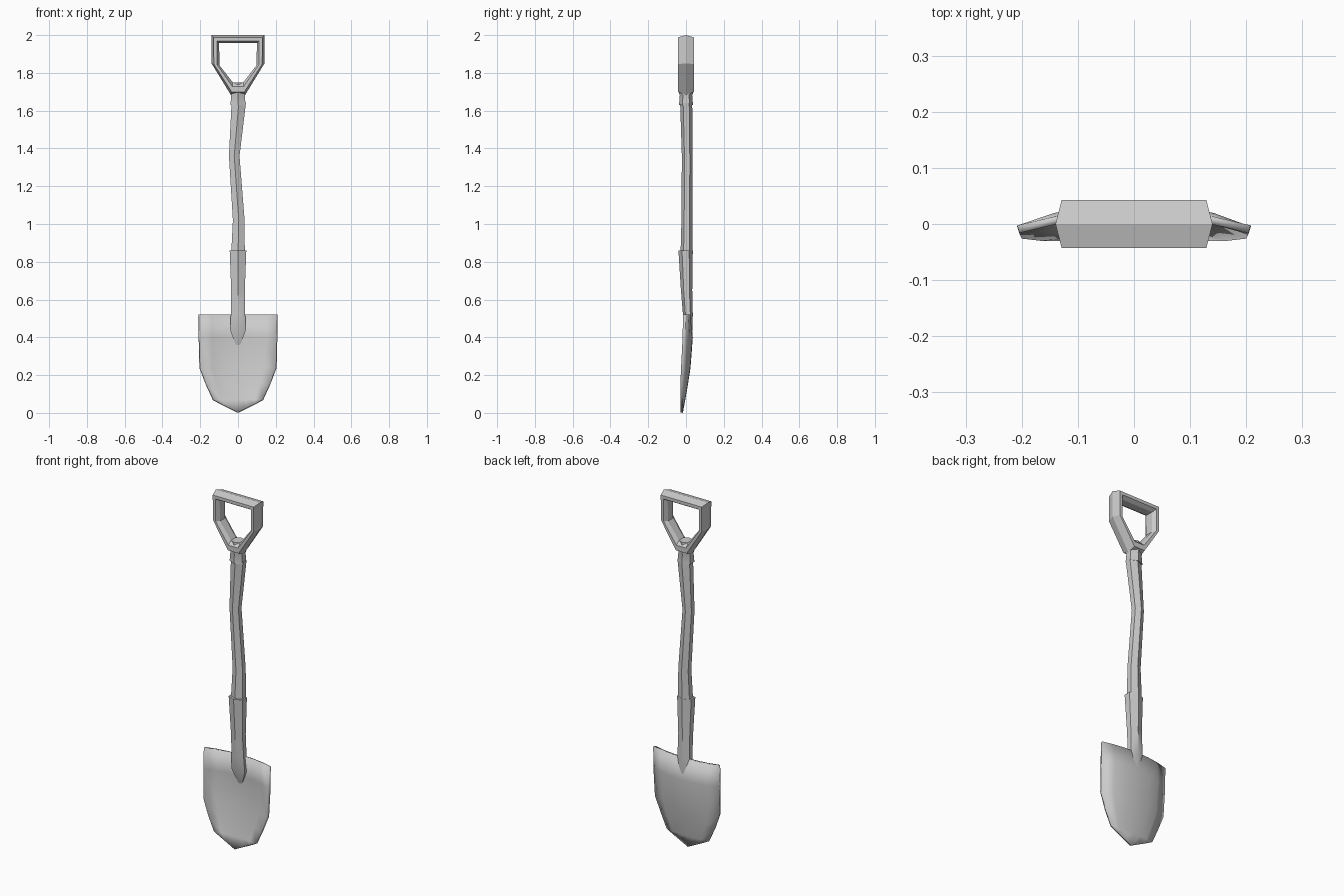
import bpy, bmesh, math

cube = bpy.data.objects.get("Cube")
if cube:
    bpy.data.objects.remove(cube)

grey = bpy.data.materials.new("light_grey")
grey.use_nodes = True
grey.diffuse_color = (0.6, 0.6, 0.6, 1)
grey.node_tree.nodes["Principled BSDF"].inputs["Base Color"].default_value = grey.diffuse_color


def loft(name, rings, closed_ring=True, loop=False, caps=True, smooth=35):
    """Skin a list of equal-length point rings and return the object."""
    bm = bmesh.new()
    rows = [[bm.verts.new(p) for p in ring] for ring in rings]
    count = len(rows[0])
    pairs = list(zip(rows, rows[1:])) + ([(rows[-1], rows[0])] if loop else [])
    for a, b in pairs:
        for i in range(count if closed_ring else count - 1):
            j = (i + 1) % count
            bm.faces.new((a[i], a[j], b[j], b[i]))
    if caps and not loop:
        bm.faces.new(rows[0])
        bm.faces.new(rows[-1])
    bmesh.ops.remove_doubles(bm, verts=bm.verts, dist=0.0005)
    bmesh.ops.recalc_face_normals(bm, faces=bm.faces)
    mesh = bpy.data.meshes.new(name)
    bm.to_mesh(mesh)
    bm.free()
    mesh.materials.append(grey)
    obj = bpy.data.objects.new(name, mesh)
    bpy.context.collection.objects.link(obj)
    bpy.ops.object.select_all(action='DESELECT')
    obj.select_set(True)
    bpy.context.view_layer.objects.active = obj
    bpy.ops.object.shade_smooth_by_angle(angle=math.radians(smooth))
    return obj


def hexagon(z, x, y, half_x, half_y):
    """Six-sided ring with corners at the front and back."""
    angles = [math.pi / 2 + k * math.pi / 3 for k in range(6)]
    return [(x + half_x * math.cos(a) / math.cos(math.pi / 6),
             y + half_y * math.sin(a), z) for a in angles]


# Crooked wooden shaft
loft("shaft", [hexagon(*r) for r in (
    (0.84, 0.0, 0.003, 0.036, 0.032),
    (1.02, 0.004, 0.005, 0.031, 0.029),
    (1.36, -0.020, 0.006, 0.028, 0.028),
    (1.64, 0.004, 0.001, 0.038, 0.032))])

# Socket running down into the blade
loft("socket", [hexagon(*r) for r in (
    (0.36, 0.0, 0.022, 0.012, 0.004),
    (0.44, 0.0, 0.012, 0.042, 0.022),
    (0.52, 0.0, 0.010, 0.038, 0.026),
    (0.65, 0.0, 0.003, 0.036, 0.030),
    (0.86, 0.0, -0.002, 0.044, 0.038))])

# Collar under the grip, rounded at its top
loft("collar", [hexagon(*r) for r in (
    (1.63, 0.0, 0.0, 0.040, 0.037),
    (1.68, 0.0, 0.0, 0.036, 0.033),
    (1.71, 0.0, 0.0, 0.040, 0.042),
    (1.75, 0.0, 0.0, 0.037, 0.034))])

# D-shaped grip: a ridged section carried around the frame
half_frame = [((0.10, 1.957), (0.14, 2.0)),
              ((0.098, 1.84), (0.14, 1.85)),
              ((0.028, 1.75), (0.036, 1.68))]
frame = half_frame + [((-a[0], a[1]), (-b[0], b[1])) for a, b in reversed(half_frame)]
section = [(1, 0), (0.72, 0.043), (0.3, 0.043), (0, 0.022),
           (0, -0.022), (0.3, -0.043), (0.72, -0.043)]
loft("d_grip", [[(a[0] + (b[0] - a[0]) * t, y, a[1] + (b[1] - a[1]) * t)
                 for t, y in section] for a, b in frame], loop=True, smooth=25)

# Dished blade: height, half width, y of the edge, y of the middle
blade_rows = [(0.52, 0.204, -0.016, 0.010),
              (0.40, 0.204, -0.018, 0.022),
              (0.24, 0.200, -0.026, 0.010),
              (0.15, 0.166, -0.030, -0.004),
              (0.07, 0.130, -0.030, -0.018)]
columns = [(-1, 0), (-0.68, 0.6), (-0.36, 0.95), (0, 1),
           (0.36, 0.95), (0.68, 0.6), (1, 0)]
rings = [[(t * w, edge + (mid - edge) * f, z) for t, f in columns]
         for z, w, edge, mid in blade_rows]
# The last row draws the lower edge to a point
rings.append([(t * 0.13, -0.03, 0.003 + 0.067 * abs(t)) for t, f in columns])
blade = loft("blade", rings, closed_ring=False, caps=False)
shell = blade.modifiers.new("thickness", 'SOLIDIFY')
shell.thickness = 0.014
# Thicken towards the back of the blade
facing = sum(p.normal.y * p.area for p in blade.data.polygons)
shell.offset = 1 if facing > 0 else -1
